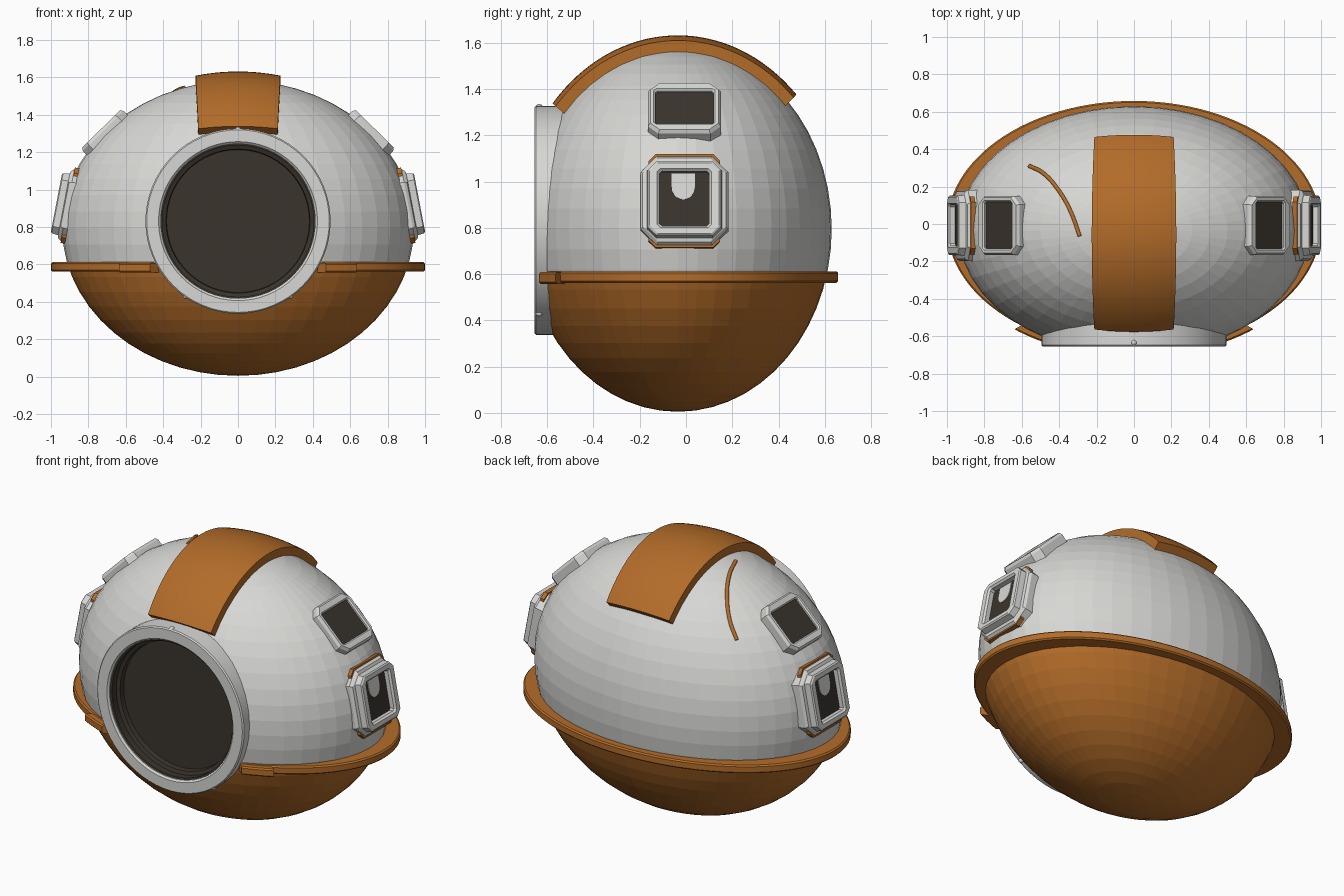
import bpy, bmesh, math
from mathutils import Vector, Matrix

if "Cube" in bpy.data.objects:
    bpy.data.objects.remove(bpy.data.objects["Cube"])


def material(name, rgb):
    m = bpy.data.materials.new(name)
    m.diffuse_color = (*rgb, 1)
    m.use_nodes = True
    m.node_tree.nodes["Principled BSDF"].inputs["Base Color"].default_value = m.diffuse_color
    return m


WHITE = material("white_paint", (0.68, 0.68, 0.66))
ORANGE = material("orange_paint", (0.45, 0.15, 0.022))
DARK = material("dark_glass", (0.043, 0.034, 0.026))

CY, CZ = -0.035, 0.795            # hull centre
RX, RY, RZ = 0.94, 0.665, 0.79    # hull radii


def finish(name, bm, mats, smooth=False, mirror=False):
    bmesh.ops.recalc_face_normals(bm, faces=bm.faces[:])
    me = bpy.data.meshes.new(name)
    bm.to_mesh(me)
    bm.free()
    for m in mats:
        me.materials.append(m)
    if smooth:
        me.shade_smooth()
        me.set_sharp_from_angle(angle=math.radians(35))
    ob = bpy.data.objects.new(name, me)
    bpy.context.collection.objects.link(ob)
    if mirror:
        ob.modifiers.new("mirror", 'MIRROR').use_axis[0] = True
    return ob


def loft(loops, closed=True, wrap=False, caps=False):
    """Skin a list of point loops; wrap joins the last loop to the first."""
    bm = bmesh.new()
    rows = [[bm.verts.new(p) for p in lp] for lp in loops]
    n = len(rows[0])
    pairs = list(zip(rows, rows[1:])) + ([(rows[-1], rows[0])] if wrap else [])
    for a, b in pairs:
        for i in range(n if closed else n - 1):
            j = (i + 1) % n
            bm.faces.new((a[i], a[j], b[j], b[i]))
    if caps:
        bm.faces.new(rows[0])
        bm.faces.new(rows[-1])
    return bm


# Hull: ellipsoid, orange below the flange and white above
bm = bmesh.new()
bmesh.ops.create_uvsphere(bm, u_segments=48, v_segments=28, radius=1)
bmesh.ops.transform(bm, verts=bm.verts[:],
                    matrix=Matrix.Translation((0, CY, CZ)) @ Matrix.Diagonal((RX, RY, RZ, 1)))
bmesh.ops.bisect_plane(bm, geom=bm.verts[:] + bm.edges[:] + bm.faces[:],
                       plane_co=(0, 0, 0.585), plane_no=(0, 0, 1))
for f in bm.faces:
    f.material_index = 1 if f.calc_center_median().z < 0.585 else 0
hull = finish("hull", bm, [WHITE, ORANGE])

# Cutter for the round front opening
WZ = 0.832
bm = bmesh.new()
bmesh.ops.create_cone(bm, cap_ends=True, segments=64, radius1=0.44, radius2=0.44, depth=0.6,
                      matrix=Matrix.Translation((0, -0.80, WZ)) @ Matrix.Rotation(math.pi / 2, 4, 'X'))
cutter = finish("window_cutter", bm, [WHITE])
cutter.hide_render = True
cutter.hide_viewport = True
cut = hull.modifiers.new("opening", 'BOOLEAN')
cut.object = cutter
cut.operation = 'DIFFERENCE'
cut.solver = 'EXACT'


def turned(name, profile, mat, wrap=True):
    """Turn an (r, y) profile about the window axis."""
    loops = []
    for r, y in profile:
        loops.append([(r * math.cos(2 * math.pi * i / 64), y, WZ + r * math.sin(2 * math.pi * i / 64))
                      for i in range(64)])
    return finish(name, loft(loops, wrap=wrap, caps=not wrap), [mat], True)


# Front window: frame, inner sleeve, seal and glass
turned("window_frame", [(0.418, -0.45), (0.495, -0.45), (0.495, -0.648), (0.488, -0.655),
                        (0.425, -0.655), (0.415, -0.645)], WHITE)
turned("window_sleeve", [(0.422, -0.52), (0.422, -0.64), (0.405, -0.635), (0.405, -0.52)], DARK)
turned("window_seal", [(0.41, -0.54), (0.41, -0.595), (0.385, -0.585), (0.38, -0.54)], DARK)
turned("window_glass", [(0.41, -0.53), (0.41, -0.555)], DARK, wrap=False)

# Small bolts around the window frame
bm = bmesh.new()
for deg in (90, -55, -125):
    a = math.radians(deg)
    bmesh.ops.create_uvsphere(bm, u_segments=10, v_segments=6, radius=0.016,
                              matrix=Matrix.Translation((0.488 * math.cos(a), -0.635, WZ + 0.488 * math.sin(a))))
finish("window_bolts", bm, [WHITE], True)


def flange(name, a0, a1, grow, z0, z1, steps, mirror=False):
    """Sweep a rectangular section along part of the hull ellipse."""
    loops = []
    for i in range(steps + 1):
        a = math.radians(a0 + (a1 - a0) * i / steps)
        c, s = math.cos(a), math.sin(a)
        xi, yi = 0.87 * c, CY + 0.60 * s
        xo, yo = (1.0 + grow) * c, -0.01 + (0.668 + grow) * s
        k = 0.008
        loops.append([(xi, yi, z0), (xo - k * c, yo - k * s, z0), (xo, yo, z0 + k),
                      (xo, yo, z1 - k), (xo - k * c, yo - k * s, z1), (xi, yi, z1)])
    finish(name, loft(loops, caps=True), [ORANGE], True, mirror)


# Flange around the hull, with a thicker clamp either side of the window
flange("flange", -63, 243, 0, 0.562, 0.612, 90)
flange("flange_clamp", -63, -52, 0.035, 0.558, 0.608, 8, True)

# Orange band over the crown
N, M = 32, 10
outer, inner = [], []
for i in range(N + 1):
    ph = math.radians(44 + (139.5 - 44) * i / N)
    for t, rows in ((0.047, outer), (-0.02, inner)):
        row = []
        for j in range(M + 1):
            x = (j / M * 2 - 1) * (0.212 + 0.014 * math.sin((ph - 0.77) / 1.67 * math.pi))
            k = math.sqrt(1 - (x / (RX + t)) ** 2)
            row.append((x, CY + (RY + t) * k * math.cos(ph), CZ + (RZ + t) * k * math.sin(ph)))
        rows.append(row)
loops = [o + n[::-1] for o, n in zip(outer, inner)]
bm = loft(loops, caps=True)
edges = [e for e in bm.edges if len(e.link_faces) == 2 and e.calc_face_angle(0) > 1.0]
bmesh.ops.bevel(bm, geom=edges, offset=0.008, segments=2, affect='EDGES')
finish("crown_band", bm, [ORANGE], True)


# Side ports
def port_space(px, pz):
    """Return a function from port coordinates (across, up, out) to the world."""
    n = Vector((px / RX ** 2, 0, (pz - CZ) / RZ ** 2)).normalized()
    v = Vector((-n.z, 0, n.x))
    return lambda u, h, d: Vector((px, -0.007 + u, pz)) + v * h + n * d


def octagon(at, w, h, c, d):
    w, h = w / 2, h / 2
    pts = [(w, -h + c), (w, h - c), (w - c, h), (-w + c, h),
           (-w, h - c), (-w, -h + c), (-w + c, -h), (w - c, -h)]
    return [at(u, v, d) for u, v in pts]


def port(name, at, rings, panel):
    finish(name + "_frame", loft([octagon(at, *r) for r in rings], wrap=True), [WHITE], mirror=True)
    w, h, d = panel
    finish(name + "_glass", loft([octagon(at, w, h, 0.01, d - 0.03), octagon(at, w, h, 0.01, d)],
                                 caps=True), [DARK], mirror=True)


lower = port_space(0.926, 0.92)
port("lower_port", lower,
     [(0.38, 0.39, 0.07, -0.09), (0.38, 0.39, 0.07, -0.015), (0.36, 0.37, 0.066, 0.0),
      (0.325, 0.335, 0.04, 0.005), (0.315, 0.325, 0.036, 0.04), (0.30, 0.31, 0.034, 0.046),
      (0.235, 0.26, 0.014, 0.046), (0.215, 0.24, 0.01, 0.035), (0.215, 0.24, 0.01, -0.09)],
     (0.23, 0.255, 0.008))
# Gasket peeking out behind the lower port
finish("port_gasket", loft([octagon(lower, 0.31, 0.41, 0.03, -0.04), octagon(lower, 0.31, 0.41, 0.03, -0.016)],
                           caps=True), [ORANGE], mirror=True)
# Pale rounded tab behind the lower port glass
tab = [(-0.05, 0.115), (0.05, 0.115)]
tab += [(0.05 * math.cos(a), 0.055 - 0.055 * math.sin(a)) for a in [math.pi * i / 10 for i in range(11)]]
finish("port_tab", loft([[lower(u - 0.005, v, d) for u, v in tab] for d in (0.006, 0.012)], caps=True),
       [WHITE], mirror=True)

upper = port_space(0.715, 1.308)
port("upper_port", upper,
     [(0.315, 0.305, 0.045, -0.06), (0.315, 0.305, 0.045, 0.008), (0.295, 0.285, 0.04, 0.024),
      (0.265, 0.22, 0.012, 0.024), (0.25, 0.205, 0.008, 0.016), (0.25, 0.205, 0.008, -0.06)],
     (0.26, 0.215, 0.006))

# Thin orange line curving over the upper left of the hull
cu = bpy.data.curves.new("hull_line", 'CURVE')
cu.dimensions = '3D'
cu.bevel_depth = 0.011
cu.bevel_resolution = 2
cu.use_fill_caps = True
sp = cu.splines.new('BEZIER')
path = [(-0.56, 0.31), (-0.49, 0.275), (-0.41, 0.19), (-0.34, 0.07), (-0.29, -0.065)]
sp.bezier_points.add(len(path) - 1)
for bp, (x, y) in zip(sp.bezier_points, path):
    z = CZ + RZ * math.sqrt(1 - (x / RX) ** 2 - ((y - CY) / RY) ** 2)
    bp.co = (x, y, z)
    bp.handle_left_type = bp.handle_right_type = 'AUTO'
cu.materials.append(ORANGE)
bpy.context.collection.objects.link(bpy.data.objects.new("hull_line", cu))
